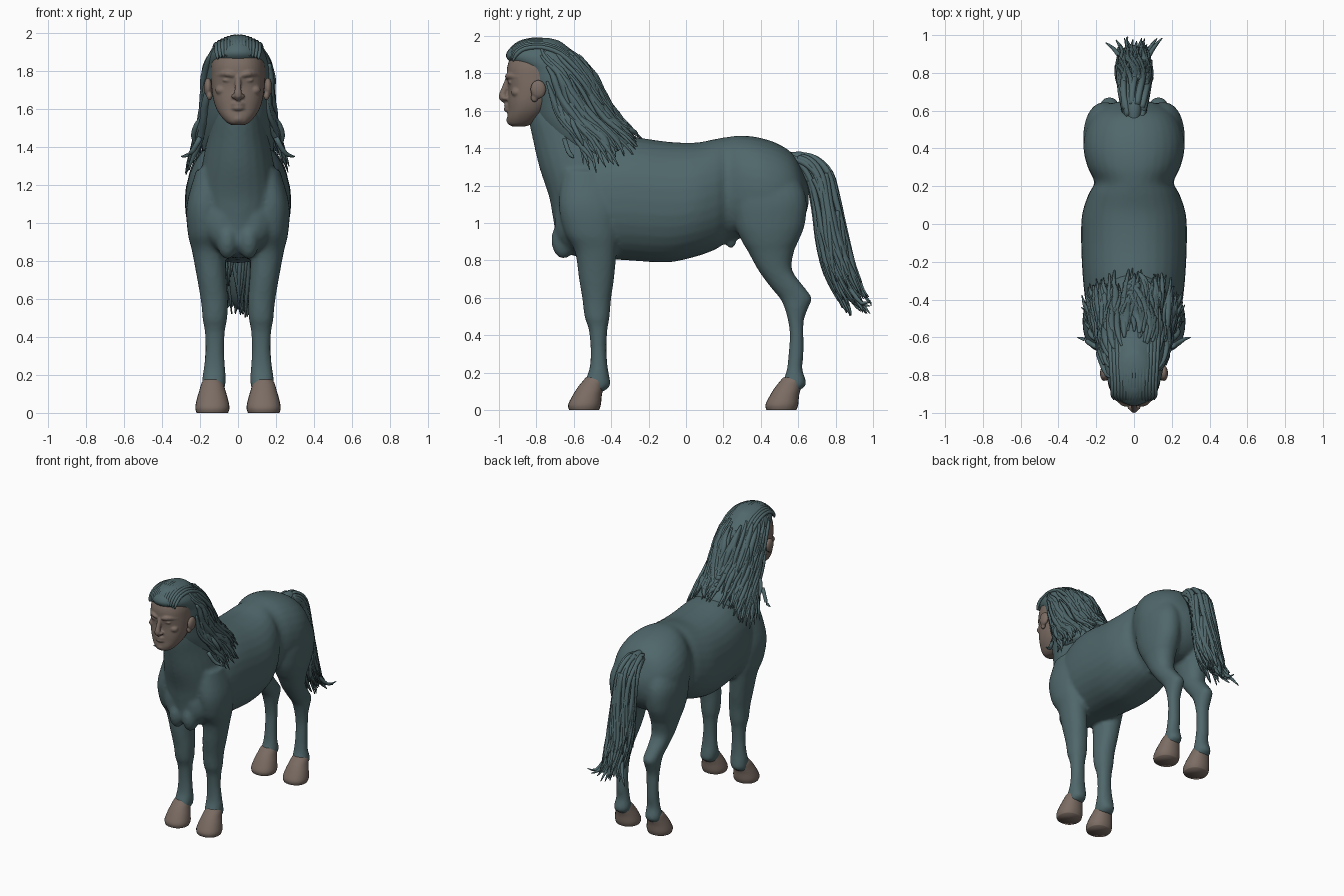
import bpy, bmesh, math, random
from mathutils import Vector, Matrix

if "Cube" in bpy.data.objects:
    bpy.data.objects.remove(bpy.data.objects["Cube"])
random.seed(4)


def material(name, rgb):
    m = bpy.data.materials.new(name)
    m.diffuse_color = (*rgb, 1)
    m.use_nodes = True
    m.node_tree.nodes["Principled BSDF"].inputs["Base Color"].default_value = m.diffuse_color
    return m


TEAL = material("slate_teal", (0.08, 0.137, 0.147))
BROWN = material("dusty_brown", (0.2, 0.152, 0.127))


def spline(rows, k=4):
    """Catmull-Rom interpolation of equal-length tuples."""
    out = []
    for i in range(len(rows) - 1):
        a, b, c, d = rows[max(i - 1, 0)], rows[i], rows[i + 1], rows[min(i + 2, len(rows) - 1)]
        for j in range(k):
            t = j / k
            out.append(tuple(0.5 * (2 * q + (r - p) * t + (2 * p - 5 * q + 4 * r - s) * t * t
                       + (3 * q - p - 3 * r + s) * t ** 3) for p, q, r, s in zip(a, b, c, d)))
    return out + [tuple(rows[-1])]


def oval(n, e):
    """Unit superellipse."""
    for i in range(n):
        c, s = math.cos(2 * math.pi * i / n), math.sin(2 * math.pi * i / n)
        yield math.copysign(abs(c) ** (2 / e), c), math.copysign(abs(s) ** (2 / e), s)


def skin(bm, rings, mat=0):
    """Closed surface through a list of rings."""
    vs = [[bm.verts.new(p) for p in r] for r in rings]
    n = len(vs[0])
    faces = [bm.faces.new((a[i], a[(i + 1) % n], b[(i + 1) % n], b[i]))
             for a, b in zip(vs, vs[1:]) for i in range(n)]
    faces += [bm.faces.new(vs[0][::-1]), bm.faces.new(vs[-1])]
    for f in faces:
        f.material_index = mat


def column(bm, rows, s=1, n=24, e=2.2):
    """Horizontal rings from rows of z, front y, back y, centre x, half width."""
    skin(bm, [[(s * xc + rx * u, (yf + yb) / 2 + (yb - yf) / 2 * v, z) for u, v in oval(n, e)]
              for z, yf, yb, xc, rx in spline(rows)])


def tube(bm, path, n=6, mat=0, k=2):
    """Round tube from rows of x, y, z, radius."""
    rows = spline(path, k)
    pts = [Vector(r[:3]) for r in rows]
    rings = []
    for i, p in enumerate(pts):
        t = (pts[min(i + 1, len(pts) - 1)] - pts[max(i - 1, 0)]).normalized()
        ref = Vector((1, 0, 0)) if abs(t.x) < 0.8 else Vector((0, 0, 1))
        u = (ref - t * ref.dot(t)).normalized()
        v = t.cross(u)
        rings.append([p + max(rows[i][3], 0.002) * (u * c + v * s) for c, s in oval(n, 2)])
    skin(bm, rings, mat)


def blob(bm, loc, size):
    bmesh.ops.create_uvsphere(bm, u_segments=20, v_segments=12, radius=1,
                              matrix=Matrix.Translation(loc) @ Matrix.Diagonal((*size, 1)))


def finish(bm, name, mats, voxel=0, smooth=4):
    """Make the object; optionally fuse its pieces into one smooth skin."""
    bmesh.ops.recalc_face_normals(bm, faces=bm.faces)
    me = bpy.data.meshes.new(name)
    bm.to_mesh(me)
    bm.free()
    ob = bpy.data.objects.new(name, me)
    bpy.context.collection.objects.link(ob)
    if voxel:
        r = ob.modifiers.new("fuse", 'REMESH')
        r.mode, r.voxel_size = 'VOXEL', voxel
        sm = ob.modifiers.new("soften", 'SMOOTH')
        sm.factor, sm.iterations = 0.5, smooth
        bpy.context.view_layer.update()
        fused = bpy.data.meshes.new_from_object(ob.evaluated_get(bpy.context.evaluated_depsgraph_get()))
        ob.modifiers.clear()
        ob.data = fused
    ob.data.materials.clear()
    for m in mats:
        ob.data.materials.append(m)
    for p in ob.data.polygons:
        p.use_smooth = True
    return ob


# body: barrel (y, top, bottom, half width), neck, legs and chest fused together
bm = bmesh.new()
barrel = [(-.70, 1.08, .9, .1), (-.66, 1.2, .85, .17), (-.58, 1.35, .82, .215), (-.45, 1.44, .81, .25),
          (-.3, 1.46, .8, .27), (-.1, 1.435, .79, .28), (.05, 1.43, .82, .275), (.16, 1.45, .86, .24),
          (.22, 1.46, .9, .21), (.3, 1.468, .92, .245), (.4, 1.455, .9, .268), (.5, 1.42, .9, .255),
          (.58, 1.36, .95, .21), (.63, 1.26, 1.02, .14), (.655, 1.19, 1.1, .05)]
skin(bm, [[(w * u, y, (t + b) / 2 + (t - b) / 2 * v) for u, v in oval(32, 2.15)]
          for y, t, b, w in spline(barrel)])
column(bm, [(.95, -.7, -.4, 0, .14), (1.05, -.715, -.4, 0, .18), (1.15, -.735, -.35, 0, .2),
            (1.3, -.785, -.3, 0, .19), (1.45, -.82, -.35, 0, .16), (1.55, -.84, -.45, 0, .135),
            (1.64, -.85, -.5, 0, .11)], e=2)
foreleg = [(1.28, -.66, -.4, .14, .08), (1.1, -.68, -.36, .165, .105), (.95, -.65, -.36, .165, .1),
           (.85, -.595, -.37, .155, .087), (.7, -.572, -.385, .137, .077), (.6, -.555, -.4, .125, .072),
           (.54, -.548, -.405, .122, .068), (.49, -.54, -.41, .122, .064), (.43, -.52, -.42, .122, .053),
           (.33, -.51, -.425, .122, .049), (.24, -.513, -.42, .124, .056), (.18, -.53, -.41, .126, .062),
           (.13, -.555, -.405, .13, .06), (.1, -.555, -.44, .132, .05)]
hindleg = [(1.32, .3, .56, .12, .08), (1.15, .25, .64, .15, .115), (1.0, .26, .637, .153, .11),
           (.9, .3, .6, .148, .1), (.85, .33, .578, .145, .09), (.75, .385, .567, .14, .075),
           (.66, .45, .63, .135, .063), (.6, .5, .672, .13, .058), (.55, .525, .655, .13, .054),
           (.48, .545, .63, .13, .047), (.4, .555, .628, .13, .044), (.3, .548, .628, .13, .044),
           (.22, .54, .622, .13, .05), (.16, .52, .64, .132, .058), (.13, .5, .638, .134, .058),
           (.1, .5, .6, .135, .05)]
for s in (-1, 1):
    column(bm, foreleg, s)
    column(bm, hindleg, s)
    blob(bm, (s * .056, -.655, .91), (.056, .065, .1))      # chest muscle
    blob(bm, (s * .02, .24, .9), (.022, .03, .035))         # belly fold
finish(bm, "body", [TEAL], 0.013, 4)

# hooves with darker heels
for label, toe in (("front", -.63), ("hind", .425)):
    for s in (-1, 1):
        bm = bmesh.new()
        column(bm, [(z, toe + a, toe + b, .135, w) for z, a, b, w in
                    [(0, .005, .165, .083), (.03, 0, .175, .09), (.08, .025, .18, .08),
                     (.12, .05, .19, .068), (.155, .078, .195, .058), (.175, .095, .195, .045)]], s)
        for f in bm.faces:
            c = f.calc_center_median()
            f.material_index = 1 if c.y - toe > .115 + .4 * max(0, .07 - c.z) else 0
        finish(bm, f"{label}_hoof_{'right' if s < 0 else 'left'}", [BROWN, TEAL])

# head with facial features
bm = bmesh.new()
column(bm, [(1.517, -.93, -.86, 0, .035), (1.53, -.95, -.82, 0, .06), (1.56, -.956, -.78, 0, .088),
            (1.6, -.953, -.74, 0, .113), (1.65, -.953, -.7, 0, .13), (1.72, -.95, -.66, 0, .14),
            (1.78, -.958, -.62, 0, .142), (1.84, -.955, -.6, 0, .14), (1.9, -.93, -.62, 0, .12),
            (1.95, -.88, -.66, 0, .08)], n=40, e=2.3)
tube(bm, [(0, -.95, 1.775, .014), (0, -.962, 1.74, .016), (0, -.976, 1.7, .018), (0, -.98, 1.672, .022),
          (0, -.96, 1.65, .014)], 12)
for z, r in ((1.627, .013), (1.607, .014)):                  # lips
    tube(bm, [(-.048, -.935, z - .003, .005), (0, -.96, z, r), (.048, -.935, z - .003, .005)], 10, k=6)
blob(bm, (0, -.935, 1.55), (.035, .026, .025))               # chin
for s in (-1, 1):
    blob(bm, (s * .022, -.965, 1.668), (.014, .02, .012))    # nostril
    tube(bm, [(s * .018, -.953, 1.777, .012), (s * .06, -.945, 1.787, .018),
              (s * .11, -.89, 1.78, .012)], 10, k=5)         # brow
    blob(bm, (s * .055, -.938, 1.752), (.026, .014, .01))    # eyelid
    blob(bm, (s * .085, -.905, 1.7), (.035, .03, .026))      # cheekbone
finish(bm, "face", [BROWN], 0.006, 3)

# ears
for s in (-1, 1):
    bm = bmesh.new()
    blob(bm, (s * .158, -.79, 1.715), (.022, .042, .05))
    blob(bm, (s * .15, -.81, 1.67), (.016, .02, .024))
    finish(bm, "ear_right" if s < 0 else "ear_left", [BROWN], 0.006, 2)

# hair mass: z, front y, back y, centre x, half width
hair = [(1.99, -.83, -.74, 0, .03), (1.975, -.89, -.68, 0, .075), (1.94, -.937, -.63, 0, .115),
        (1.9, -.962, -.58, 0, .142), (1.865, -.945, -.55, 0, .153), (1.82, -.885, -.52, 0, .163),
        (1.75, -.86, -.48, 0, .17), (1.65, -.83, -.43, 0, .17), (1.55, -.8, -.36, 0, .178),
        (1.46, -.74, -.27, 0, .19), (1.38, -.66, -.24, 0, .19)]
bm = bmesh.new()
column(bm, hair, n=36, e=2)
finish(bm, "hair_cap", [TEAL])

drape = hair[:9] + [(1.45, -.75, -.25, 0, .205), (1.38, -.73, -.2, 0, .225), (1.22, -.68, -.16, 0, .272)]


def hair_point(z, a, off):
    """Point on the draped hair surface; a = 0 faces forward."""
    for p, q in zip(drape, drape[1:]):
        if z >= q[0]:
            break
    t = min(max((p[0] - z) / (p[0] - q[0]), 0), 1)
    _, yf, yb, _, w = (m + (n - m) * t for m, n in zip(p, q))
    return (w + off) * math.sin(a), (yf + yb) / 2 - ((yb - yf) / 2 + off) * math.cos(a), z


# mane locks flowing down both sides and the back
bm = bmesh.new()
for i in range(150):
    a0 = math.radians(random.uniform(66, 180))
    s = random.choice((-1, 1))
    z0 = random.uniform(1.55, 1.94) if a0 > 1.4 else random.uniform(1.55, 1.8)
    z1 = max(1.25 + .2 * max(0, -math.cos(a0)), z0 - .5) + random.uniform(0, .12)
    r, ph, drift = random.uniform(.011, .021), random.uniform(0, 6.28), random.uniform(-.05, .3)
    path = []
    for j in range(11):
        t = j / 10
        a = min(a0 + drift * t + .05 * math.sin(ph + 7 * t), math.pi + .1)
        x, y, z = hair_point(z0 + (z1 - z0) * t, a, .003 + .012 * t + .006 * math.sin(ph + 9 * t))
        path.append((s * x, y, z, r * min(1, .3 + 4 * t) * (1 - t ** 4) + .002))
    tube(bm, path)
# combed locks over the crown
for i in range(15):
    x = -.112 + .016 * i
    d = 3.2 * x * x
    path = [(x * k, y + 1.5 * x * x * (y < -.9), z - d * f, r) for k, y, z, f, r in
            [(.95, -.945, 1.885, .5, .006), (1, -.925, 1.938, .9, .012), (1, -.86, 1.973, 1, .013),
             (1.05, -.77, 1.98, 1, .013), (1.1, -.67, 1.945, 1, .014), (1.15, -.58, 1.86, 1, .014),
             (1.2, -.5, 1.74, .8, .012), (1.2, -.44, 1.65, .5, .004)]]
    tube(bm, path, k=3)
# stray tips
for s in (-1, 1):
    tube(bm, [(s * .17, -.62, 1.58, .012), (s * .215, -.6, 1.52, .015), (s * .235, -.57, 1.46, .013),
              (s * .225, -.54, 1.4, .004)], mat=1)
    tube(bm, [(s * .2, -.65, 1.45, .014), (s * .235, -.63, 1.385, .014), (s * .265, -.61, 1.358, .011),
              (s * .3, -.6, 1.35, .003)])
    tube(bm, [(s * .05, -.55, 1.7, .014), (s * .06, -.47, 1.635, .014), (s * .06, -.39, 1.625, .005)], mat=int(s > 0))
finish(bm, "mane_locks", [TEAL, BROWN])

# tail core
core = [(0, .53, 1.35, .025), (0, .63, 1.335, .045), (0, .71, 1.25, .058), (0, .75, 1.1, .062),
        (0, .78, .93, .066), (0, .82, .77, .062), (0, .885, .63, .045), (0, .94, .55, .01)]
bm = bmesh.new()
tube(bm, core, 14, k=4)
finish(bm, "tail_core", [TEAL])

# tail locks, a few of them brown towards the tips
bm = bmesh.new()
line = spline(core, 3)
for i in range(54):
    a, ph = 2 * math.pi * i / 54, random.uniform(0, 6.28)
    start, end = random.choice((1, 2, 6, 10)), random.randint(15, len(line) - 1)
    r = random.uniform(.009, .016)
    path = []
    for j in range(start, end + 1):
        t = (j - start) / (end - start)
        _, y, z, rad = line[j]
        aa = a + .25 * math.sin(ph + 5 * t)
        off = max(rad, .045 if j > 8 else 0) + .004 + .025 * t ** 3
        path.append((1.15 * off * math.cos(aa), min(y + off * .95 * math.sin(aa), .99),
                     z + .4 * off * math.sin(aa) - .02 * t ** 3, r * (1 - t ** 4) + .003))
    tube(bm, path, mat=int(i % 9 == 4))
for i in range(12):                                          # frayed ends
    x = -.13 + .0236 * i
    e = random.uniform(.93, .997)
    tube(bm, [(x * .4, .84, .72, .012), (x * .6, .89, .63, .014), (x * .85, (e + .9) / 2, .57, .011),
              (x * 1.15, e, random.uniform(.5, .6), .003)], mat=int(i % 4 == 1))
finish(bm, "tail_locks", [TEAL, BROWN])
